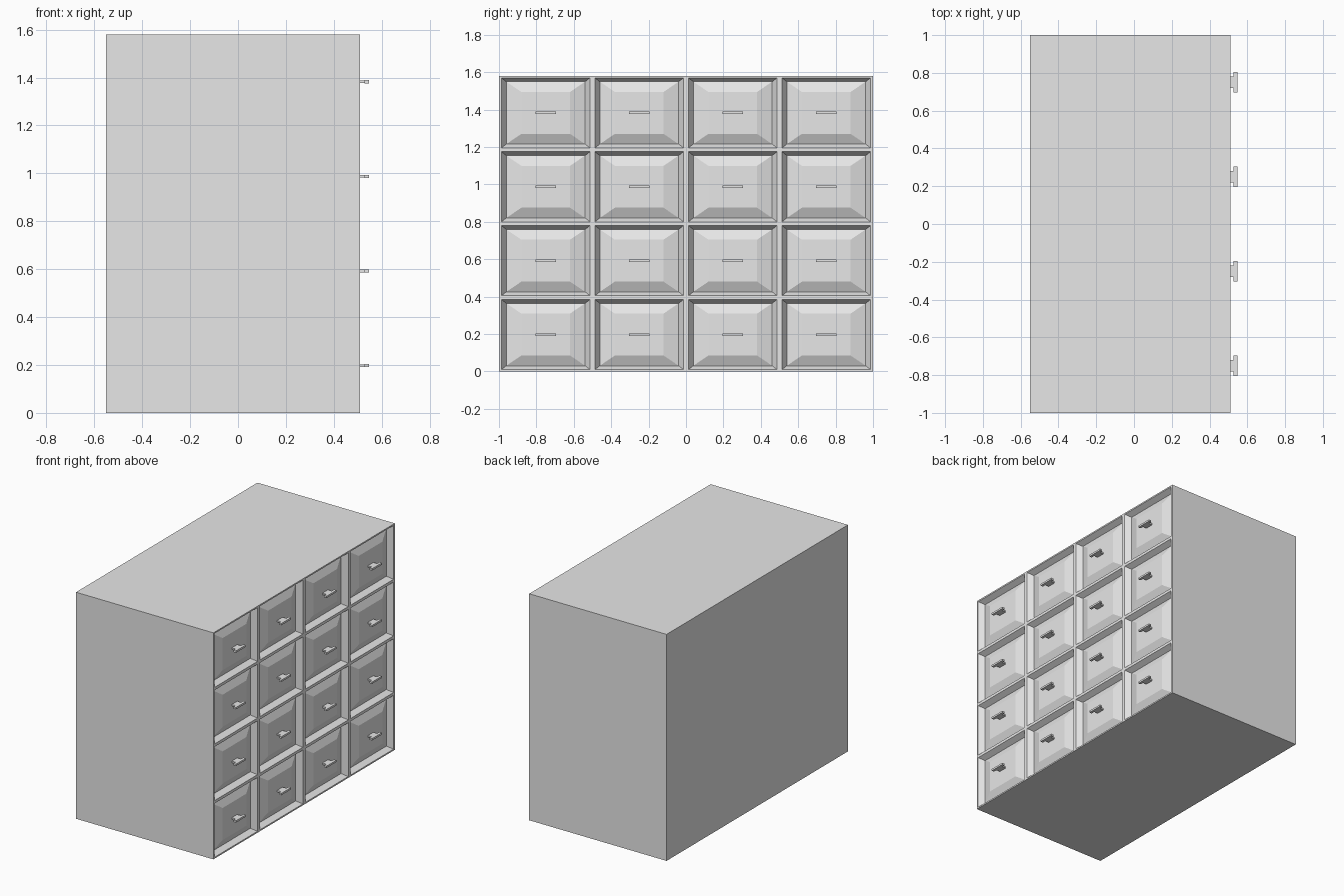
import bpy
import bmesh
from mathutils import Vector

cube = bpy.data.objects.get("Cube")
if cube:
    bpy.data.objects.remove(cube, do_unlink=True)

grey = bpy.data.materials.new("light_grey")
grey.use_nodes = True
grey.diffuse_color = (0.8, 0.8, 0.8, 1)
grey.node_tree.nodes["Principled BSDF"].inputs["Base Color"].default_value = (0.8, 0.8, 0.8, 1)

FACE_X, BACK_X = 0.51, -0.55
COLS = ROWS = 4
STEP_Y, STEP_Z = 0.5, 0.395
PLATEAU_X = 0.498

# Drawer front cross-section: (half width, half height, x)
RINGS = [
    (STEP_Y / 2, STEP_Z / 2, FACE_X),   # cell border
    (0.237, 0.1875, FACE_X),            # frame edge
    (0.211, 0.167, 0.472),              # foot of the sloped recess
    (0.13, 0.112, PLATEAU_X),           # raised panel
]
CORNERS = [(-1, -1), (1, -1), (1, 1), (-1, 1)]
CENTRES = [((c - (COLS - 1) / 2) * STEP_Y, (r + 0.5) * STEP_Z)
           for r in range(ROWS) for c in range(COLS)]


def finish(bm, name):
    bmesh.ops.recalc_face_normals(bm, faces=bm.faces)
    mesh = bpy.data.meshes.new(name)
    bm.to_mesh(mesh)
    bm.free()
    mesh.materials.append(grey)
    obj = bpy.data.objects.new(name, mesh)
    bpy.context.collection.objects.link(obj)
    return obj


def add_box(bm, x0, x1, y, z, width, height):
    verts = bmesh.ops.create_cube(bm, size=1)["verts"]
    bmesh.ops.scale(bm, vec=(x1 - x0, width, height), verts=verts)
    bmesh.ops.translate(bm, vec=Vector(((x0 + x1) / 2, y, z)), verts=verts)


# Cabinet: nested rings make each drawer front
bm = bmesh.new()
for cy, cz in CENTRES:
    loops = [[bm.verts.new((x, cy + sy * hy, cz + sz * hz)) for sy, sz in CORNERS]
             for hy, hz, x in RINGS]
    for outer, inner in zip(loops, loops[1:]):
        for i in range(4):
            j = (i + 1) % 4
            bm.faces.new((outer[i], outer[j], inner[j], inner[i]))
    bm.faces.new(loops[-1])
bmesh.ops.remove_doubles(bm, verts=bm.verts, dist=0.0005)

# Cabinet sides and back, pulled from the rim of the drawer grid
rim = [e for e in bm.edges if e.is_boundary]
geom = bmesh.ops.extrude_edge_only(bm, edges=rim)["geom"]
back_verts = [g for g in geom if isinstance(g, bmesh.types.BMVert)]
back_edges = [g for g in geom if isinstance(g, bmesh.types.BMEdge)]
bmesh.ops.translate(bm, vec=(BACK_X - FACE_X, 0, 0), verts=back_verts)
bmesh.ops.contextual_create(bm, geom=[e for e in back_edges if e.is_boundary])
finish(bm, "drawer_cabinet")

# Handles: a short stem carrying a wider bar
bm = bmesh.new()
for cy, cz in CENTRES:
    add_box(bm, PLATEAU_X - 0.005, 0.528, cy, cz, 0.06, 0.011)
    add_box(bm, 0.528, 0.547, cy, cz, 0.108, 0.013)
finish(bm, "drawer_handles")
